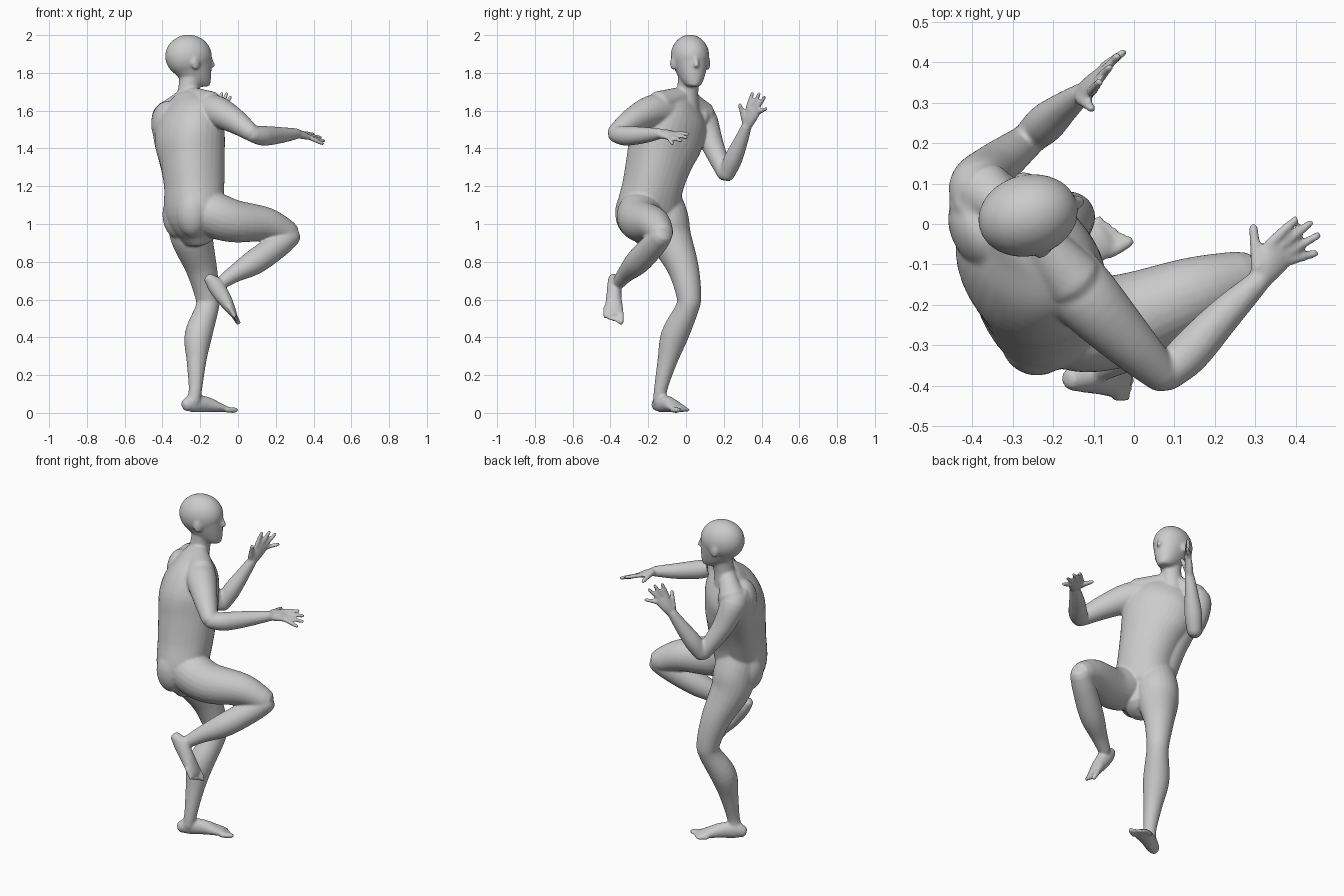
import bpy, bmesh, math
from mathutils import Vector, Matrix

bm = bmesh.new()


def catmull(a, b, c, d, t):
    return [0.5 * (2 * q + (r - p) * t + (2 * p - 5 * q + 4 * r - s) * t * t
                   + (3 * q - p - 3 * r + s) * t ** 3) for p, q, r, s in zip(a, b, c, d)]


def loft(rows, side=(0.3, 0.9, 0.3), side_end=None, n=2.0, seg=24, sub=5, level=False):
    """Smooth closed tube through rows of (x, y, z, half width[, half height])."""
    rows = [tuple(r) if len(r) == 5 else tuple(r) + (r[3],) for r in rows]
    pts = []
    for i in range(len(rows) - 1):
        a, d = rows[max(i - 1, 0)], rows[min(i + 2, len(rows) - 1)]
        pts += [catmull(a, rows[i], rows[i + 1], d, k / sub) for k in range(sub)]
    pts.append(list(rows[-1]))
    s0, s1 = Vector(side), Vector(side_end or side)
    rings = []

    def ring(c, t, s, w, h):
        s = (s - t * s.dot(t)).normalized()
        u = t.cross(s)
        out = []
        for k in range(seg):
            ca, sa = math.cos(k * math.tau / seg), math.sin(k * math.tau / seg)
            out.append(bm.verts.new(c + s * math.copysign(abs(ca) ** (2 / n), ca) * w
                                    + u * math.copysign(abs(sa) ** (2 / n), sa) * h))
        rings.append(out)

    last = len(pts) - 1
    for i, p in enumerate(pts):
        c = Vector(p[:3])
        t = (Vector(pts[min(i + 1, last)][:3]) - Vector(pts[max(i - 1, 0)][:3])).normalized()
        if level:
            t = Vector((0, 0, 1))
        s, r = s0.lerp(s1, i / last), min(p[3], p[4]) * (0.3 if level else 1)
        if i == 0:
            for f, g in ((0.7, 0.4), (0.5, 0.8)):
                ring(c - t * r * f, t, s, p[3] * g, p[4] * g)
        ring(c, t, s, p[3], p[4])
        if i == last:
            for f, g in ((0.5, 0.8), (0.7, 0.4)):
                ring(c + t * r * f, t, s, p[3] * g, p[4] * g)
    for a, b in zip(rings, rings[1:]):
        for k in range(seg):
            bm.faces.new((a[k], a[(k + 1) % seg], b[(k + 1) % seg], b[k]))
    bm.faces.new(rings[0][::-1])
    bm.faces.new(rings[-1])


def blob(loc, size, yaw=0):
    m = Matrix.Translation(loc) @ Matrix.Rotation(math.radians(yaw), 4, 'Z') @ Matrix.Diagonal((*size, 1))
    bmesh.ops.create_uvsphere(bm, u_segments=28, v_segments=18, radius=1, matrix=m)


def side_of(yaw, z=0):
    a = math.radians(yaw)
    return (-math.sin(a), math.cos(a), z)


def hand(wrist, knuckle, side, tips, thumb_tip):
    w, k, s = Vector(wrist), Vector(knuckle), Vector(side).normalized()
    mid = w.lerp(k, 0.5)
    loft([(*w, .028, .022), (*mid, .038, .021), (*k, .045, .015)], side)
    for tip, o in zip(tips, (-.036, -.012, .012, .035)):
        base, tip = k + s * o, Vector(tip)
        loft([(*base, .0135), (*base.lerp(tip, .5), .0125), (*tip, .0105)], side, seg=10, sub=3)
    base, tip = w.lerp(k, .25) - s * .022, Vector(thumb_tip)
    loft([(*base, .02), (*base.lerp(tip, .55), .0145), (*tip, .0115)], side, seg=10, sub=3)


def toes(front, ahead, side, big):
    f, a, s = Vector(front), Vector(ahead).normalized(), Vector(side).normalized()
    for i in range(5):
        r = .016 if i == 0 else .011
        base = f + s * big * (.038 - .021 * i) - a * .009 * i
        loft([(*(base - a * .04), r), (*base, r), (*(base + a * .018), r * .85)], side, seg=10, sub=3)


# torso, twisted from hips to shoulders
loft([(-.215, -.18, .96, .11, .10), (-.235, -.20, 1.05, .168, .138), (-.232, -.176, 1.20, .157, .153),
      (-.240, -.143, 1.33, .172, .162), (-.255, -.105, 1.45, .20, .166), (-.262, -.055, 1.56, .19, .14),
      (-.27, -.02, 1.635, .13, .09), (-.27, 0, 1.67, .07, .06)],
     side_of(27), side_of(43, -.12), n=2.25, seg=36)
# buttocks, flank and shoulder blade on the left
blob((-.31, -.15, 1.05), (.09, .09, .13), 27)
blob((-.24, -.285, 1.06), (.09, .09, .13), 27)
loft([(-.37, .055, 1.57, .088), (-.358, .0, 1.45, .088), (-.32, -.07, 1.30, .088), (-.295, -.12, 1.16, .088)])
blob((-.375, -.02, 1.53), (.075, .11, .12), 30)
# neck and shoulder slopes
loft([(-.275, 0, 1.62, .07), (-.262, .008, 1.70, .057), (-.25, .018, 1.79, .06)])
loft([(-.27, 0, 1.68, .05), (-.22, -.06, 1.66, .06), (-.15, -.14, 1.63, .075)])
loft([(-.27, 0, 1.68, .05), (-.32, .04, 1.63, .058), (-.37, .08, 1.58, .075)])

# head, turned a little to its left
head = [(-.20, 1.735, .04, .052), (-.22, 1.76, .058, .077), (-.24, 1.80, .075, .1),
        (-.257, 1.85, .09, .117), (-.262, 1.89, .096, .12)]
loft([(x, .02 + (x + .265) * .27, z, w, d) for x, z, w, d in head], side_of(15), n=2.1, seg=32, level=True)
blob((-.262, .021, 1.888), (.125, .101, .114), 15)
# nose, brow, ears, lips
loft([(-.147, .052, 1.88, .01), (-.14, .054, 1.855, .013), (-.135, .056, 1.838, .016, .014)], side_of(15), seg=12)
for s in (-1, 1):
    blob((-.17 - .01 * s, .047 + .034 * s, 1.893), (.018, .03, .013), 15 + 14 * s)
    blob((-.247 - .26 * .092 * s, .024 + .093 * s, 1.85), (.024, .011, .036), 15 - 18 * s)
blob((-.162, .047, 1.785), (.018, .028, .014), 15)

# standing left leg
loft([(-.265, -.13, 1.12, .11), (-.255, -.105, 1.03, .118), (-.245, -.083, .93, .112), (-.195, -.016, .77, .084),
      (-.162, .015, .62, .066), (-.165, .005, .55, .062), (-.21, -.06, .41, .073), (-.22, -.10, .27, .052),
      (-.225, -.133, .13, .036), (-.235, -.14, .06, .036)])
left_side = (-.5, .86, 0)
loft([(-.275, -.155, .042, .03, .034), (-.24, -.135, .05, .036, .047), (-.17, -.092, .045, .04, .042),
      (-.11, -.055, .03, .049, .027), (-.075, -.033, .021, .048, .018)], left_side)
toes((-.045, -.018, .015), (.86, .5, -.03), left_side, -1)

# raised right leg, thigh bending into shin
loft([(-.21, -.24, 1.09, .10), (-.13, -.247, 1.05, .12), (-.02, -.235, 1.015, .113), (.15, -.17, .998, .09),
      (.265, -.130, .952, .065)])
loft([(.278, -.130, .938, .058), (.21, -.175, .885, .066), (.09, -.255, .80, .067), (-.02, -.32, .735, .046),
      (-.085, -.355, .69, .035)])
right_side = (0, 1, 0)
loft([(-.152, -.383, .71, .03, .03), (-.12, -.380, .675, .037, .044), (-.077, -.382, .61, .041, .04),
      (-.040, -.382, .55, .05, .027), (-.022, -.382, .52, .049, .018)], right_side)
toes((-.007, -.382, .492), (.5, 0, -.86), right_side, 1)

# right arm, reaching forward with bent elbow
loft([(-.19, -.10, 1.59, .085), (-.12, -.18, 1.597, .085), (-.02, -.285, 1.547, .067), (.07, -.373, 1.483, .046)])
loft([(.077, -.374, 1.475, .043), (.135, -.32, 1.467, .052), (.22, -.228, 1.47, .044), (.31, -.14, 1.478, .029)])
hand((.31, -.14, 1.478), (.36, -.07, 1.468), (.74, -.58, -.4),
     [(.40, .012, 1.475), (.437, .003, 1.458), (.455, -.028, 1.44), (.450, -.072, 1.425)], (.295, -.007, 1.47))

# left arm, forearm raised
loft([(-.35, .05, 1.57, .085), (-.382, .09, 1.55, .077), (-.345, .14, 1.42, .06), (-.262, .207, 1.265, .042)])
loft([(-.256, .215, 1.262, .042), (-.22, .248, 1.34, .049), (-.175, .287, 1.43, .039), (-.13, .322, 1.52, .027)])
hand((-.13, .322, 1.52), (-.09, .358, 1.605), (.42, .85, -.3),
     [(-.085, .352, 1.693), (-.06, .388, 1.69), (-.04, .416, 1.672), (-.025, .425, 1.61)], (-.105, .285, 1.63))

bmesh.ops.recalc_face_normals(bm, faces=bm.faces)
mesh = bpy.data.meshes.new("body")
bm.to_mesh(mesh)
bm.free()
body = bpy.data.objects.new("body", mesh)
bpy.context.collection.objects.link(body)

# fuse all parts into one smooth skin
rm = body.modifiers.new("fuse", 'REMESH')
rm.mode = 'VOXEL'
rm.voxel_size = 0.0065
rm.use_smooth_shade = True
sm = body.modifiers.new("soften", 'SMOOTH')
sm.factor = 0.5
sm.iterations = 9
